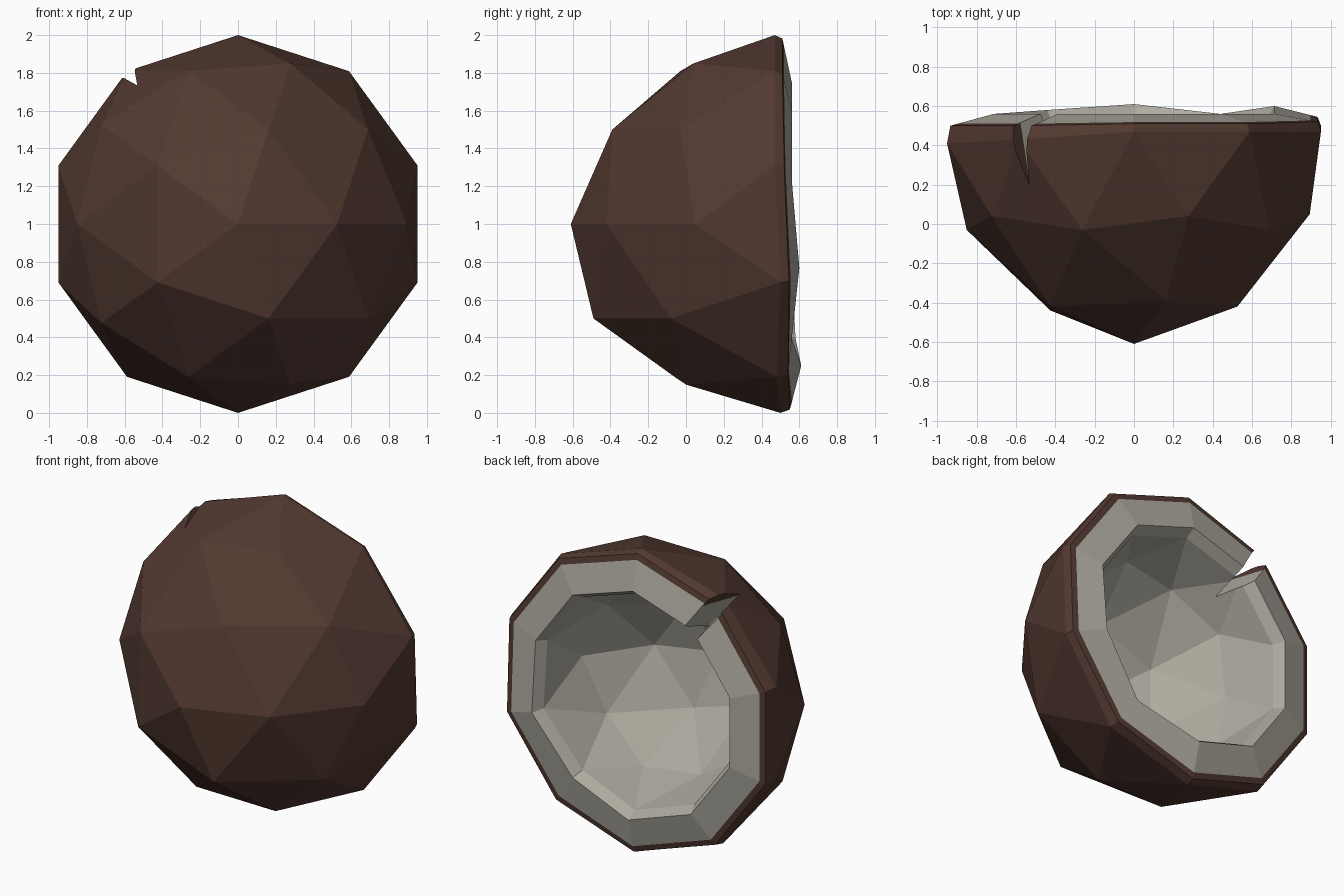
import bpy, bmesh, math
from mathutils import Vector

if "Cube" in bpy.data.objects:
    bpy.data.objects.remove(bpy.data.objects["Cube"])


def material(name, rgb):
    m = bpy.data.materials.new(name)
    m.diffuse_color = (*rgb, 1)
    m.use_nodes = True
    m.node_tree.nodes["Principled BSDF"].inputs["Base Color"].default_value = m.diffuse_color
    return m


MATS = [material("shell_brown", (0.085, 0.041, 0.030)),
        material("flesh_grey", (0.42, 0.40, 0.345))]


def new_object(name, bm):
    bmesh.ops.recalc_face_normals(bm, faces=bm.faces)
    mesh = bpy.data.meshes.new(name)
    bm.to_mesh(mesh)
    bm.free()
    for m in MATS:
        mesh.materials.append(m)
    ob = bpy.data.objects.new(name, mesh)
    bpy.context.collection.objects.link(ob)
    return ob


def point(r, deg, y):
    a = math.radians(deg)
    return Vector((r * math.cos(a), y, 1 + r * math.sin(a)))


def ring(bm, radii, ys, start=0):
    n = len(ys)
    return [bm.verts.new(point(radii[i % len(radii)], start + 360 * i / n, ys[i]))
            for i in range(n)]


def face(bm, verts, mat):
    bm.faces.new(verts).material_index = mat


def dome(bm, pole_y, r1, r2, eq, mat):
    """Half of an 80-sided icosphere: pole, 5-ring, 10-ring, 10-point edge."""
    pole = bm.verts.new((0, pole_y, 1))
    for i in range(5):
        a, b = r1[i], r1[(i + 1) % 5]
        face(bm, (pole, a, b), mat)
        face(bm, (a, r2[2 * i], r2[2 * i + 1]), mat)
        face(bm, (a, r2[2 * i + 1], b), mat)
        face(bm, (a, r2[2 * i - 1], r2[2 * i]), mat)
    for j in range(10):
        face(bm, (r2[j], r2[(j + 1) % 10], eq[j]), mat)
        face(bm, (r2[j], eq[j - 1], eq[j]), mat)


bm = bmesh.new()

# Outer brown dome
edge_y = [.47, .47, .47, .43, .41, .41, .45, .50, .48, .50]
edge = ring(bm, [1], edge_y, 18)
dome(bm, -0.61,
     ring(bm, [.526], [-.42, -.39, -.42, -.44, -.49]),
     ring(bm, [.894, .851], [.05, -.03, .04, -.03, .04, -.03, .02, -.06, 0, -.08]),
     edge, 0)

# Rim: brown lip, raised grey flesh edge, then a small step down
rim_y = [.52, .51, .51, .50, .50, .50, .52, .55, .54, .545]
lip_y = [.56, .56, .56, .56, .56, .56, .58, .61, .56, .60]
border_y = [a + (b - a) * 0.17 for a, b in zip(rim_y, lip_y)]
rim = ring(bm, [.982], rim_y, 18)
border = ring(bm, [.943], border_y, 18)
lip = ring(bm, [.75], lip_y, 18)
step = ring(bm, [.71], [y - .07 for y in lip_y], 18)
loops = [edge, rim, border, lip, step]
for n, mat in enumerate((0, 0, 1, 1)):
    for k in range(10):
        face(bm, (loops[n][k - 1], loops[n][k], loops[n + 1][k], loops[n + 1][k - 1]), mat)

# Hollow grey bowl
dome(bm, -0.35,
     ring(bm, [.38], [-.21, -.19, -.21, -.22, -.25]),
     ring(bm, [.645, .615], [.17, .12] * 5),
     step, 1)
nut = new_object("half_nut_shell", bm)

# Wedge cutter for the crack in the rim: brown outside, grey inside
bm = bmesh.new()
out = Vector((math.cos(math.radians(126)), 0, math.sin(math.radians(126))))
side = Vector((-out.z, 0, out.x))
sections = []
for r, tip in ((1.15, .10), (.90, .20), (.50, .37)):
    base = Vector((0, 0, 1)) + out * r
    sections.append([bm.verts.new(base + side * s + Vector((0, y, 0)))
                     for s, y in ((-.105, .75), (.105, .75), (0, tip))])
for n in range(2):
    for k in range(3):
        face(bm, (sections[n][k - 1], sections[n][k],
                  sections[n + 1][k], sections[n + 1][k - 1]), n)
face(bm, sections[0], 0)
face(bm, sections[2], 1)
bmesh.ops.triangulate(bm, faces=bm.faces)
cutter = new_object("crack_cutter", bm)
cutter.hide_render = True

mod = nut.modifiers.new("crack", 'BOOLEAN')
mod.operation = 'DIFFERENCE'
mod.solver = 'EXACT'
mod.object = cutter
bpy.context.view_layer.objects.active = nut
nut.select_set(True)
bpy.ops.object.modifier_apply(modifier=mod.name)
bpy.data.objects.remove(cutter)
